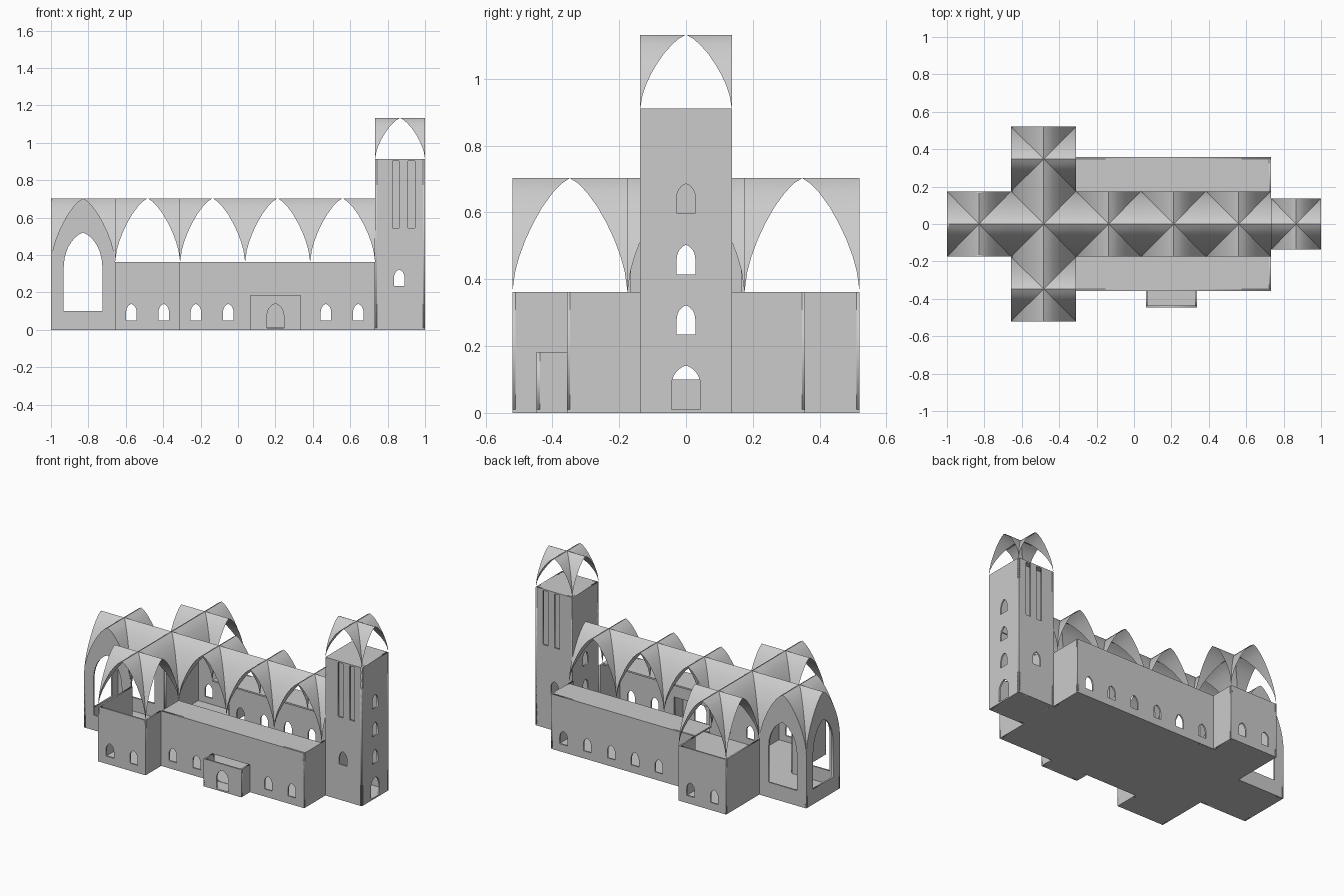
import bpy, bmesh, math
from mathutils import Matrix

if "Cube" in bpy.data.objects:
    bpy.data.objects.remove(bpy.data.objects["Cube"])

T = 0.01                      # wall thickness
EAVE, RIDGE = 0.362, 0.703    # vault springing and crown heights
# pointed vault profile: (distance in from the side, height), both 0..1
PROFILE = [(0, 0), (.05, .18), (.12, .31), (.23, .46), (.36, .60),
           (.52, .745), (.7, .87), (.85, .95), (1, 1)]


def add_mesh(name, mesh):
    obj = bpy.data.objects.new(name, mesh)
    bpy.context.collection.objects.link(obj)
    return obj


def box(name, x0, x1, y0, y1, z0, z1):
    bm = bmesh.new()
    bmesh.ops.create_cube(bm, size=1)
    bmesh.ops.scale(bm, vec=(x1 - x0, y1 - y0, z1 - z0), verts=bm.verts)
    bmesh.ops.translate(bm, vec=((x0 + x1) / 2, (y0 + y1) / 2, (z0 + z1) / 2), verts=bm.verts)
    me = bpy.data.meshes.new(name)
    bm.to_mesh(me)
    bm.free()
    return add_mesh(name, me)


def rect(u0, u1, v0, v1):
    return [(u0, v0), (u1, v0), (u1, v1), (u0, v1)]


def lancet(u, w, z0, spring, top, n=7):
    """Pointed-arch outline centred on u with half width w."""
    c = 1.35
    arc = []
    for i in range(n + 1):
        d = (i / n) ** 1.6
        arc.append((d, math.sqrt(2 * c * d - d * d) / math.sqrt(2 * c - 1)))
    right = [(u + w * (1 - d), spring + (top - spring) * h) for d, h in arc]
    left = [(u - w * (1 - d), spring + (top - spring) * h) for d, h in reversed(arc[:-1])]
    return [(u - w, z0), (u + w, z0)] + right + left


def gable(u, w, eave, ridge):
    """Wall outline rising into the vault profile."""
    right = [(u + w * (1 - d), eave + (ridge - eave) * h) for d, h in PROFILE]
    left = [(u - w * (1 - d), eave + (ridge - eave) * h) for d, h in reversed(PROFILE[:-1])]
    return [(u - w, 0), (u + w, 0)] + right + left


def wall(name, axis, pos, outline, holes=()):
    """Upright slab along x or y, filled from a 2D outline with holes."""
    cu = bpy.data.curves.new(name, 'CURVE')
    cu.dimensions = '2D'
    cu.fill_mode = 'BOTH'
    cu.extrude = T / 2
    for loop in [outline, *holes]:
        sp = cu.splines.new('POLY')
        sp.points.add(len(loop) - 1)
        for p, (u, v) in zip(sp.points, loop):
            p.co = (u, v, 0, 1)
        sp.use_cyclic_u = True
    tmp = add_mesh(name + "_outline", cu)
    dg = bpy.context.evaluated_depsgraph_get()
    me = bpy.data.meshes.new_from_object(tmp.evaluated_get(dg))
    bpy.data.objects.remove(tmp)
    if axis == 'x':
        m = Matrix(((1, 0, 0, 0), (0, 0, -1, pos), (0, 1, 0, 0), (0, 0, 0, 1)))
    else:
        m = Matrix(((0, 0, 1, pos), (1, 0, 0, 0), (0, 1, 0, 0), (0, 0, 0, 1)))
    me.transform(m)
    return add_mesh(name, me)


def vault(name, cx, cy, hx, hy, z0, z1):
    """Groin vault over one rectangular bay, eight mirrored webs."""
    bm = bmesh.new()
    for swap in (False, True):
        for sx in (1, -1):
            for sy in (1, -1):
                rows = []
                for d, h in PROFILE:
                    s = 1 - d
                    row = []
                    for a, b in ((s, s), (1, s)):
                        if swap:
                            a, b = b, a
                        row.append(bm.verts.new((cx + sx * a * hx, cy + sy * b * hy,
                                                 z0 + (z1 - z0) * h)))
                    rows.append(row)
                for p, q in zip(rows, rows[1:]):
                    bm.faces.new((p[0], p[1], q[1], q[0]))
    bmesh.ops.remove_doubles(bm, verts=bm.verts, dist=1e-4)
    bmesh.ops.recalc_face_normals(bm, faces=bm.faces)
    up = sum(f.normal.z * f.calc_area() for f in bm.faces)
    if up < 0:
        bmesh.ops.reverse_faces(bm, faces=bm.faces)
    me = bpy.data.meshes.new(name)
    bm.to_mesh(me)
    bm.free()
    obj = add_mesh(name, me)
    bpy.ops.object.select_all(action='DESELECT')
    obj.select_set(True)
    bpy.context.view_layer.objects.active = obj
    bpy.ops.object.shade_smooth_by_angle(angle=math.radians(30))
    return obj


def window(u, z=0.05):
    return lancet(u, 0.028, z, z + 0.045, z + 0.088)


# key plan lines
XA, XB, XC, XD = -1.0, -0.657, -0.31, 0.733
NAVE, AISLE, ARM, TOW = 0.175, 0.357, 0.52, 0.137
H = T / 2

# floors
box("apse_floor", XA, XB, -NAVE, NAVE, 0, T)
box("transept_floor", XB, XC, -ARM, ARM, 0, T)
box("nave_floor", XC, XD, -AISLE, AISLE, 0, T)
box("tower_floor", XD, 1, -TOW, TOW, 0, T)

# apse walls with large pointed openings
ax, aw = (XA + XB) / 2, (XB - XA) / 2
for s in (-1, 1):
    wall("apse_side_wall", 'x', s * (NAVE - H), gable(ax, aw, EAVE, RIDGE),
         [lancet(ax, 0.104, 0.10, 0.33, 0.52)])
wall("apse_end_wall", 'y', XA + H, gable(0, NAVE, EAVE, RIDGE),
     [lancet(0, 0.104, 0.10, 0.33, 0.52)])

# transept and aisle walls, mirrored front and back
for s in (-1, 1):
    wall("transept_end_wall", 'x', s * (ARM - H), rect(XB, XC, 0, EAVE),
         [window(-0.57), window(-0.397)])
    lo, hi = sorted((s * NAVE, s * ARM))
    wall("transept_outer_wall", 'y', XB + H, rect(lo, hi, 0, EAVE))
    lo, hi = sorted((s * AISLE, s * ARM))
    wall("transept_inner_wall", 'y', XC - H, rect(lo, hi, 0, EAVE))
    openings = [window(x) for x in (-0.225, -0.052, 0.47, 0.643)]
    if s < 0:
        openings.append(rect(0.07, 0.33, 0.012, 0.18))
    else:
        openings += [window(0.122), window(0.296)]
    wall("aisle_wall", 'x', s * (AISLE - H), rect(XC, XD, 0, EAVE), openings)
    lo, hi = sorted((s * TOW, s * AISLE))
    wall("nave_end_wall", 'y', XD - H, rect(lo, hi, 0, EAVE))
    lo, hi = sorted((s * NAVE, s * AISLE))
    box("aisle_roof", XC, XD, lo, hi, EAVE - T, EAVE)

# open-topped porch
PX0, PX1, PY = 0.063, 0.337, -0.447
box("porch_floor", PX0, PX1, PY, -AISLE, 0, T)
wall("porch_front", 'x', PY + H, rect(PX0, PX1, 0, 0.182),
     [lancet(0.2, 0.045, 0.008, 0.075, 0.14)])
for x in (PX0 + H, PX1 - H):
    wall("porch_side", 'y', x, rect(PY, -AISLE, 0, 0.182))

# tower walls, belfry slots and cap
TH = 0.912
tx = (XD + 1) / 2
column = [lancet(0, 0.044, 0.008, 0.08, 0.142)] + [window(0, z) for z in (0.234, 0.415, 0.598)]
wall("tower_face", 'y', 1 - H, rect(-TOW, TOW, 0, TH), column)
wall("tower_inner_wall", 'y', XD + H, rect(-TOW, TOW, 0, TH), column)
for s in (-1, 1):
    wall("tower_side", 'x', s * (TOW - H), rect(XD, 1, 0, TH),
         [window(0.862, 0.234), rect(0.825, 0.862, 0.545, 0.903), rect(0.909, 0.946, 0.545, 0.903)])
    wall("belfry_panel", 'x', s * (TOW - 0.04), rect(XD + T, 1 - T, 0.53, TH - T))
box("tower_roof", XD, 1, -TOW, TOW, TH - T, TH)
vault("tower_vault", tx, 0, (1 - XD) / 2, TOW, TH, 1.132)

# groin vaults over apse, nave and transept arms
vault("apse_vault", ax, 0, aw, NAVE, EAVE, RIDGE)
bay = (XD - XB) / 4
for i in range(4):
    vault("nave_vault", XB + bay * (i + 0.5), 0, bay / 2, NAVE, EAVE, RIDGE)
for s in (-1, 1):
    vault("transept_vault", XB + bay / 2, s * (NAVE + ARM) / 2, bay / 2, (ARM - NAVE) / 2, EAVE, RIDGE)
